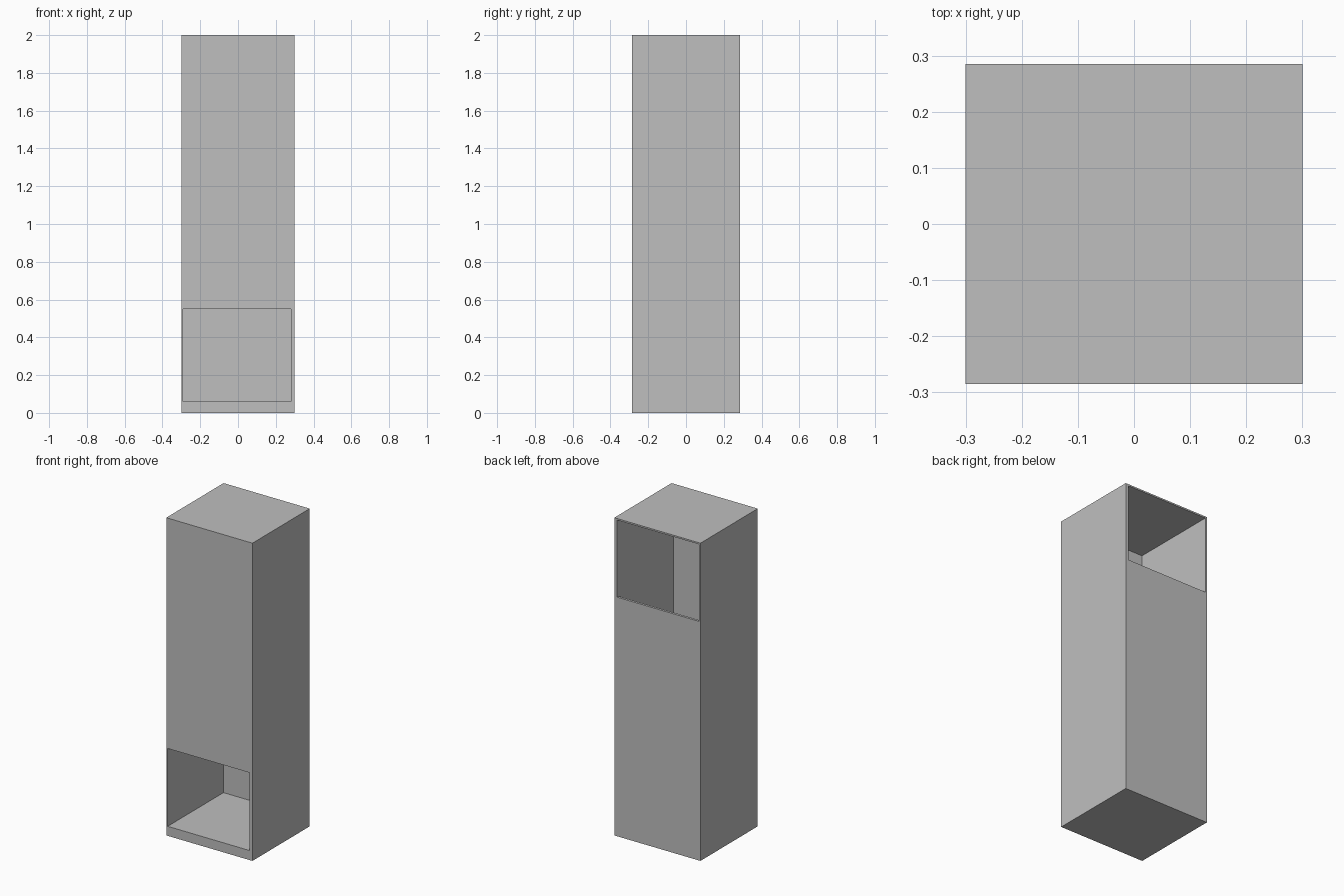
import bpy
import bmesh

cube = bpy.data.objects.get("Cube")
if cube:
    bpy.data.objects.remove(cube, do_unlink=True)

HALF_X, HALF_Y, HEIGHT = 0.30, 0.285, 2.0


def extruded_profile(name, profile, x0, x1):
    """Extrude a closed (y, z) profile along x from x0 to x1."""
    bm = bmesh.new()
    face = bm.faces.new([bm.verts.new((x0, y, z)) for y, z in profile])
    moved = bmesh.ops.extrude_face_region(bm, geom=[face])["geom"]
    verts = [v for v in moved if isinstance(v, bmesh.types.BMVert)]
    bmesh.ops.translate(bm, verts=verts, vec=(x1 - x0, 0, 0))
    bmesh.ops.recalc_face_normals(bm, faces=bm.faces)
    mesh = bpy.data.meshes.new(name)
    bm.to_mesh(mesh)
    bm.free()
    obj = bpy.data.objects.new(name, mesh)
    bpy.context.collection.objects.link(obj)
    return obj


# Plain grey for the whole shaft
grey = bpy.data.materials.new("light_grey")
grey.use_nodes = True
grey.diffuse_color = (0.52, 0.52, 0.52, 1)
grey.node_tree.nodes["Principled BSDF"].inputs["Base Color"].default_value = grey.diffuse_color

# Outer box
shaft = extruded_profile(
    "shaft",
    [(-HALF_Y, 0), (HALF_Y, 0), (HALF_Y, HEIGHT), (-HALF_Y, HEIGHT)],
    -HALF_X, HALF_X)

# Hollow: low opening at the front, tall inner shaft, high opening at the back
outside = HALF_Y + 0.05
front_inner, back_inner = -0.275, 0.27
floor, front_top, back_sill, ceiling = 0.06, 0.55, 1.505, 1.99
hollow = extruded_profile(
    "hollow_cutter",
    [(-outside, floor), (back_inner, floor), (back_inner, back_sill),
     (outside, back_sill), (outside, ceiling), (front_inner, ceiling),
     (front_inner, front_top), (-outside, front_top)],
    -0.29, 0.28)
hollow.hide_render = True

for obj in (shaft, hollow):
    obj.data.materials.append(grey)

# Cut the hollow out and drop the cutter
cut = shaft.modifiers.new("hollow", 'BOOLEAN')
cut.operation = 'DIFFERENCE'
cut.solver = 'EXACT'
cut.object = hollow
bpy.context.view_layer.objects.active = shaft
shaft.select_set(True)
bpy.ops.object.modifier_apply(modifier=cut.name)
bpy.data.objects.remove(hollow, do_unlink=True)
